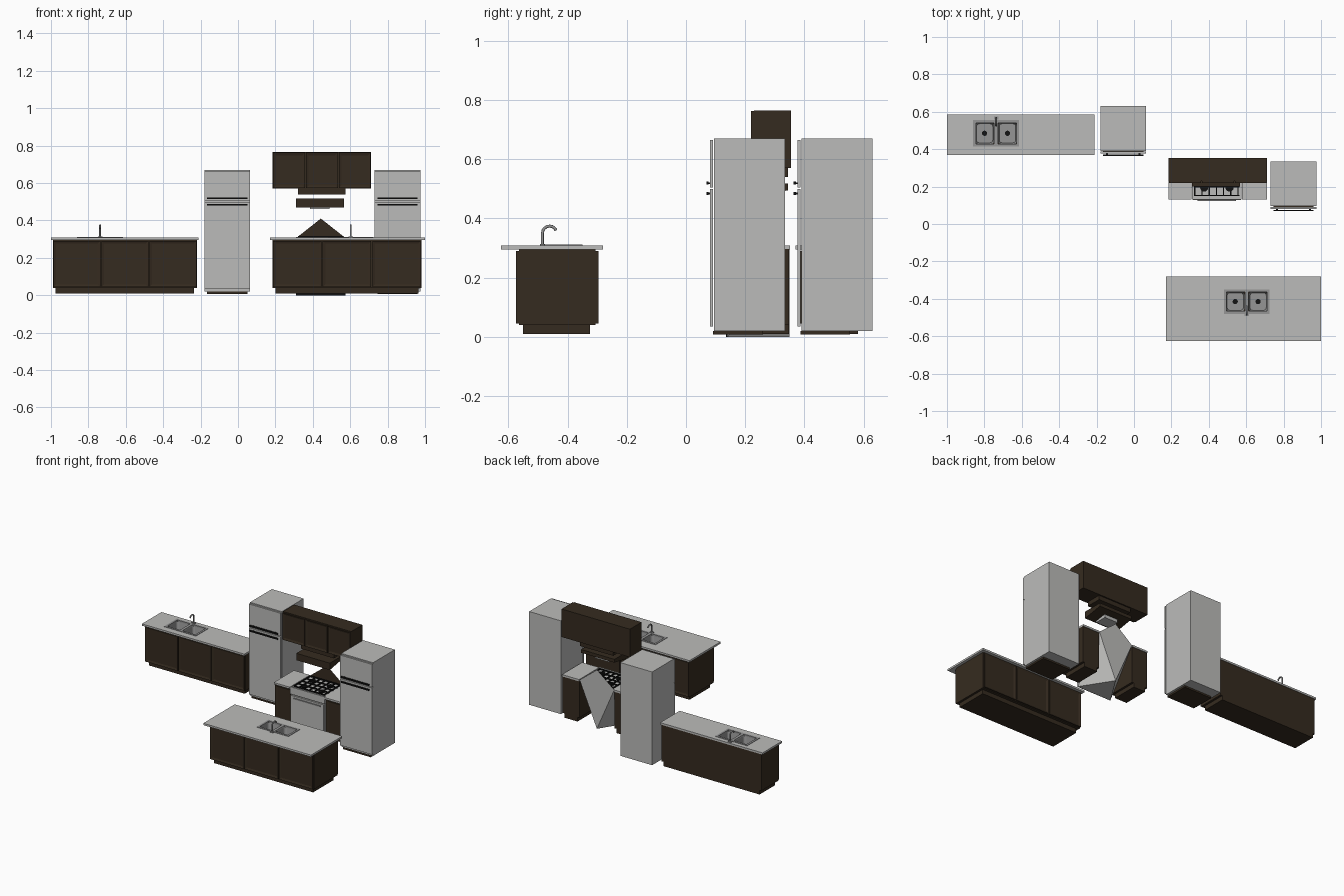
import bpy, bmesh, math
from mathutils import Vector

if "Cube" in bpy.data.objects:
    bpy.data.objects.remove(bpy.data.objects["Cube"])


def material(name, rgb):
    m = bpy.data.materials.new(name)
    m.use_nodes = True
    m.diffuse_color = (*rgb, 1)
    m.node_tree.nodes["Principled BSDF"].inputs["Base Color"].default_value = (*rgb, 1)
    return m


SILVER = material("light grey", (0.5, 0.5, 0.49))
BROWN = material("dark brown wood", (0.036, 0.024, 0.014))
BLACK = material("black", (0.006, 0.006, 0.006))
STEEL = material("steel grey", (0.3, 0.3, 0.3))


def finish(bm, name, mat):
    mesh = bpy.data.meshes.new(name)
    bm.to_mesh(mesh)
    bm.free()
    mesh.materials.append(mat)
    ob = bpy.data.objects.new(name, mesh)
    bpy.context.collection.objects.link(ob)
    return ob


def add_box(bm, x, y, z):
    verts = bmesh.ops.create_cube(bm, size=1)["verts"]
    for v in verts:
        v.co = [r[0] + (c + 0.5) * (r[1] - r[0]) for r, c in zip((x, y, z), v.co)]
    return verts


def boxes(name, mat, *ranges):
    bm = bmesh.new()
    for r in ranges:
        add_box(bm, *r)
    return finish(bm, name, mat)


def door(name, x, y, z, facing=-1):
    """Thin door with a recessed centre panel."""
    bm = bmesh.new()
    add_box(bm, x, y, z)
    bm.normal_update()
    face = [f for f in bm.faces if f.normal.y * facing > 0.9]
    bmesh.ops.inset_region(bm, faces=face, thickness=0.02)
    bmesh.ops.translate(bm, verts=face[0].verts, vec=(0, -facing * 0.005, 0))
    return finish(bm, name, BROWN)


def door_row(name, x, y, z, count, facing=-1, gap=0.003):
    w = (x[1] - x[0]) / count
    for i in range(count):
        door(f"{name}_door_{i + 1}", (x[0] + i * w + gap, x[0] + (i + 1) * w - gap), y, z, facing)


def cabinet(name, x, y, doors, back_doors=False, toe_back=0.0):
    """Open-topped base cabinet with toe kick and doors."""
    inner = (y[0] + 0.01, y[1] - (0.01 if back_doors else 0))
    ob = boxes(name + "_body", BROWN, (x, inner, (0.04, 0.296)))
    bm = bmesh.new()
    bm.from_mesh(ob.data)
    bm.normal_update()
    bmesh.ops.delete(bm, geom=[f for f in bm.faces if f.normal.z > 0.9], context="FACES_ONLY")
    bm.to_mesh(ob.data)
    bm.free()
    boxes(name + "_toe_kick", BROWN,
          ((x[0] + 0.015, x[1] - 0.015), (y[0] + 0.025, y[1] - toe_back), (0.01, 0.04)))
    door_row(name, x, (y[0], y[0] + 0.01), (0.044, 0.29), doors)
    if back_doors:
        door_row(name + "_back", x, (y[1] - 0.01, y[1]), (0.044, 0.29), doors, 1)


def ring(x, y, hx, hy, z, mid):
    """Slab with two openings, as strips around and between them."""
    return [(x, (y[0], hy[0]), z), (x, (hy[1], y[1]), z), ((x[0], hx[0]), hy, z),
            ((hx[1], x[1]), hy, z), (mid, hy, z)]


def sink_counter(name, x, y, hx, hy, faucet_y, reach):
    cx = sum(hx) / 2
    mid = (cx - 0.01, cx + 0.01)
    boxes(name + "_countertop", SILVER, *ring(x, y, hx, hy, (0.295, 0.308), mid))
    rim = 0.01
    boxes(name + "_sink_rim", STEEL, *ring(
        (hx[0] - rim, hx[1] + rim), (hy[0] - rim, hy[1] + rim),
        (hx[0] + 0.004, hx[1] - 0.004), (hy[0] + 0.004, hy[1] - 0.004), (0.3, 0.311), mid))
    # Tapered bowls with drains
    for side, bx in (("right", (hx[0], mid[0])), ("left", (mid[1], hx[1]))):
        bm = bmesh.new()
        add_box(bm, bx, hy, (0.245, 0.302))
        bm.normal_update()
        centre = Vector((sum(bx) / 2, sum(hy) / 2, 0))
        for v in bm.verts:
            if v.co.z < 0.25:
                v.co.xy = centre.xy + (v.co.xy - centre.xy) * 0.85
        bmesh.ops.delete(bm, geom=[f for f in bm.faces if f.normal.z > 0.9], context="FACES_ONLY")
        corners = [e for e in bm.edges if abs(e.verts[0].co.z - e.verts[1].co.z) > 0.03]
        bmesh.ops.bevel(bm, geom=corners, offset=0.015, segments=3, affect="EDGES", profile=0.5)
        bmesh.ops.reverse_faces(bm, faces=bm.faces)
        finish(bm, f"{name}_{side}_bowl", STEEL)
        bpy.ops.mesh.primitive_cylinder_add(vertices=16, radius=0.014, depth=0.003,
                                            location=(centre.x, centre.y, 0.247))
        drain = bpy.context.object
        drain.name = f"{name}_{side}_drain"
        drain.data.materials.append(BLACK)
    # Arched faucet
    curve = bpy.data.curves.new(name + "_faucet", "CURVE")
    curve.dimensions = "3D"
    curve.bevel_depth = 0.005
    curve.bevel_resolution = 2
    curve.use_fill_caps = True
    spline = curve.splines.new("POLY")
    points = [(0, 0.308), (0, 0.35)]
    points += [(0.5 - 0.5 * math.cos(a), 0.35 + 0.024 * math.sin(a))
               for a in [math.pi * i / 8 for i in range(1, 8)]]
    spline.points.add(len(points) - 1)
    for p, (t, z) in zip(spline.points, points):
        p.co = (cx, faucet_y + t * reach, z, 1)
    curve.materials.append(STEEL)
    ob = bpy.data.objects.new(name + "_faucet", curve)
    bpy.context.collection.objects.link(ob)
    boxes(name + "_faucet_base", STEEL,
          ((cx - 0.012, cx + 0.012), (faucet_y - 0.008, faucet_y + 0.008), (0.308, 0.314)))


def refrigerator(name, dx, dy):
    x = (-0.18 + dx, 0.065 + dx)
    boxes(name + "_body", SILVER, (x, (0.39 + dy, 0.63 + dy), (0.02, 0.67)))
    boxes(name + "_doors", SILVER,
          (x, (0.376 + dy, 0.387 + dy), (0.035, 0.499)),
          (x, (0.376 + dy, 0.387 + dy), (0.504, 0.664)))
    boxes(name + "_base", BROWN,
          ((x[0] + 0.015, x[1] - 0.015), (0.387 + dy, 0.555 + dy), (0.008, 0.02)))
    bars = []
    for z in (0.484, 0.519):
        bars.append(((x[0] + 0.015, x[1] - 0.015), (0.364 + dy, 0.371 + dy), (z - 0.005, z + 0.005)))
        for px in (x[0] + 0.03, x[1] - 0.04):
            bars.append(((px, px + 0.01), (0.371 + dy, 0.377 + dy), (z - 0.003, z + 0.003)))
    boxes(name + "_handles", BLACK, *bars)


# Sink run along the back, and the island in front
cabinet("sink_run", (-0.99, -0.22), (0.385, 0.582), 3)
sink_counter("sink_run", (-1, -0.21), (0.37, 0.585), (-0.85, -0.625), (0.425, 0.545), 0.568, -0.045)
cabinet("island", (0.185, 0.98), (-0.575, -0.295), 3, True, 0.03)
sink_counter("island", (0.17, 1), (-0.625, -0.28), (0.49, 0.715), (-0.47, -0.36), -0.485, 0.048)

refrigerator("rear_refrigerator", 0, 0)
refrigerator("side_refrigerator", 0.91, -0.295)

# Base cabinets on both sides of the stove
for name, x in (("stove_right", (0.185, 0.308)), ("stove_left", (0.578, 0.71))):
    cabinet(name, x, (0.14, 0.348), 1)
    boxes(name + "_countertop", SILVER, (x, (0.13, 0.352), (0.295, 0.308)))

# Stove shell tapering to a point at the lower back
L, R, M, F, B = 0.31, 0.576, 0.443, 0.14, 0.349
bm = bmesh.new()
fl, fr, tl, tr, bl, br, low = [bm.verts.new(c) for c in (
    (L, F, 0), (R, F, 0), (L, F, 0.305), (R, F, 0.305), (L, B, 0.305), (R, B, 0.305), (M, B, 0))]
for f in ((fl, fr, tr, tl), (tl, tr, br, bl), (bl, br, low), (fl, low, fr),
          (fl, tl, bl), (fl, bl, low), (fr, br, tr), (fr, low, br)):
    bm.faces.new(f)
bmesh.ops.recalc_face_normals(bm, faces=bm.faces)
finish(bm, "stove_shell", SILVER)


def splash(name, y, mat, flip):
    bm = bmesh.new()
    corners = [bm.verts.new(c) for c in ((L, y, 0.305), (R, y, 0.305), (M, y, 0.41))]
    bm.faces.new(corners[::-1] if flip else corners)
    finish(bm, name, mat)


# Pointed splash panel, brown in front and grey behind
splash("splash_front", B - 0.003, BROWN, False)
splash("splash_back", B, SILVER, True)

boxes("oven_door", SILVER, ((L + 0.005, R - 0.005), (0.128, F), (0.06, 0.255)))
boxes("control_panel", SILVER, ((L, R), (0.13, F), (0.262, 0.312)))
boxes("stove_base", BLACK, ((L, R), (0.136, F), (0, 0.03)))
boxes("oven_handle", STEEL, ((L + 0.03, R - 0.03), (0.122, 0.128), (0.235, 0.243)))

# Burner grates and burners
bars = []
for i in range(7):
    x = L + 0.015 + i * 0.0385
    bars.append(((x - 0.003, x + 0.003), (0.15, 0.335), (0.308, 0.316)))
for i in range(5):
    y = 0.153 + i * 0.0448
    bars.append(((L + 0.012, R - 0.012), (y - 0.003, y + 0.003), (0.308, 0.316)))
boxes("burner_grates", BLACK, *bars)
for i, (x, y) in enumerate([(x, y) for x in (0.375, 0.511) for y in (0.195, 0.29)]):
    bpy.ops.mesh.primitive_cylinder_add(vertices=16, radius=0.022, depth=0.008, location=(x, y, 0.308))
    bpy.context.object.name = f"burner_{i + 1}"
    bpy.context.object.data.materials.append(BLACK)

# Wall cabinets
boxes("wall_cabinet_body", BROWN, ((0.185, 0.712), (0.23, 0.354), (0.57, 0.765)))
door_row("wall_cabinet", (0.185, 0.712), (0.22, 0.23), (0.573, 0.762), 3)

# Range hood: upper plate, sloping canopy and pale filter
boxes("hood_upper_plate", BROWN, ((0.32, 0.575), (0.235, 0.345), (0.54, 0.57)))
bm = bmesh.new()
for v in add_box(bm, (L, 0.568), (0.2, 0.345), (0.47, 0.518)):
    if v.co.z < 0.5 and v.co.y > 0.3:
        v.co.z += 0.025
finish(bm, "hood_canopy", BROWN)
boxes("hood_filter", SILVER, ((0.385, 0.49), (0.215, 0.3), (0.462, 0.484)))
